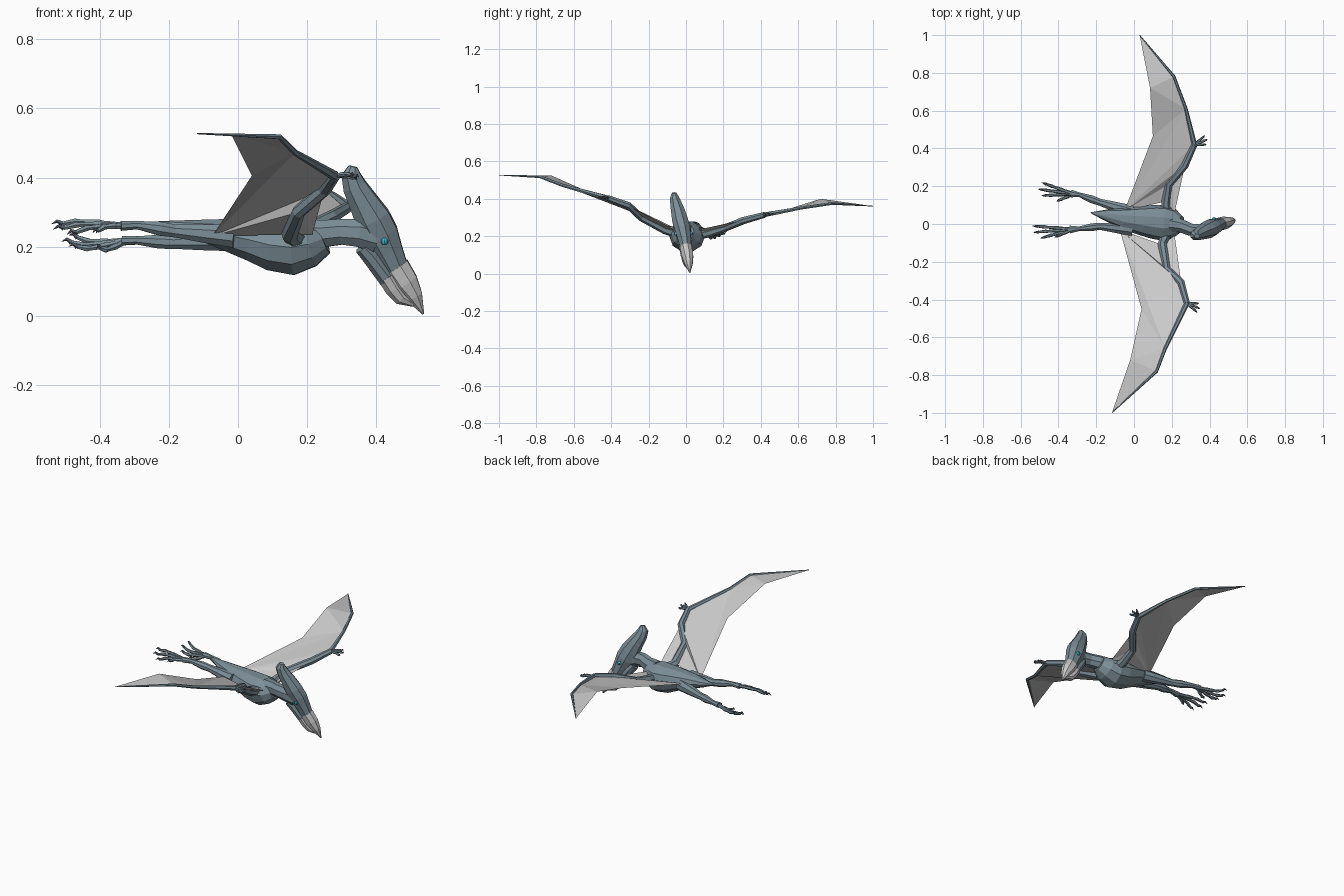
import bpy, math
from mathutils import Vector

if "Cube" in bpy.data.objects:
    bpy.data.objects.remove(bpy.data.objects["Cube"])


def material(name, rgb):
    m = bpy.data.materials.new(name)
    m.diffuse_color = (*rgb, 1)
    m.use_nodes = True
    m.node_tree.nodes["Principled BSDF"].inputs["Base Color"].default_value = m.diffuse_color
    return m


SKIN = material("slate_skin", (0.20, 0.27, 0.31))
EYE = material("teal_eye", (0.05, 0.45, 0.55))
CLAW = material("dark_claw", (0.10, 0.11, 0.14))


def mesh(name, verts, faces, mat=None):
    me = bpy.data.meshes.new(name)
    me.from_pydata(verts, [], faces)
    ob = bpy.data.objects.new(name, me)
    bpy.context.collection.objects.link(ob)
    if mat:
        me.materials.append(mat)
    return ob


def tube(name, stations, sides=6, mat=None, hint=(0, 0, 1)):
    """Loft of ellipses; station = x, y, z, radius along hint, radius across."""
    pts = [Vector(s[:3]) for s in stations]
    verts, faces = [], []
    for i, s in enumerate(stations):
        t = (pts[min(i + 1, len(pts) - 1)] - pts[max(i - 1, 0)]).normalized()
        u = Vector(hint)
        u = (u - t * u.dot(t)).normalized()
        v = t.cross(u)
        for k in range(sides):
            a = 2 * math.pi * (k + 0.5) / sides
            verts.append(pts[i] + u * math.cos(a) * s[3] + v * math.sin(a) * s[-1])
    for i in range(len(pts) - 1):
        for k in range(sides):
            a, b = i * sides + k, i * sides + (k + 1) % sides
            faces.append((a, b, b + sides, a + sides))
    n = len(verts)
    faces += [tuple(range(sides))[::-1], tuple(range(n - sides, n))]
    return mesh(name, verts, faces, mat)


# Torso tapering into the tail
tube("body", [(-.23, .06, .272, .002, .002), (-.15, .047, .256, .022, .03),
              (-.06, .03, .24, .042, .055), (.04, .018, .22, .064, .078),
              (.10, .012, .205, .078, .09), (.16, .006, .198, .084, .095),
              (.21, .003, .207, .068, .08), (.25, -.002, .222, .045, .045)], 10, SKIN)

# Neck
tube("neck", [(.19, 0, .235, .045, .045), (.25, -.01, .238, .042, .038),
              (.30, -.03, .243, .04, .035), (.35, -.035, .24, .044, .036),
              (.40, -.025, .225, .045, .036)], 8, SKIN)

# Head with swept crest
tube("head", [(.333, -.064, .432, .014, .012), (.327, -.062, .408, .03, .026),
              (.337, -.054, .375, .037, .032), (.362, -.042, .33, .045, .04),
              (.39, -.03, .28, .055, .046), (.412, -.018, .235, .056, .045),
              (.435, -.008, .185, .046, .038), (.458, .001, .135, .038, .032)],
     8, SKIN, (1, 0, 0))
tube("lower_jaw", [(.36, -.025, .20, .024, .03), (.385, -.015, .17, .026, .032),
                   (.432, -.002, .105, .026, .028)], 8, SKIN, (1, 0, 0))

# Beak, upper and lower halves
tube("upper_beak", [(.456, .0, .14, .043, .034), (.485, .008, .095, .04, .033),
                    (.511, .014, .055, .026, .024), (.536, .021, .005, .003, .003)],
     8, None, (1, 0, 0))
tube("lower_beak", [(.43, -.003, .113, .028, .031), (.45, .004, .08, .027, .029),
                    (.472, .01, .052, .022, .024), (.508, .016, .034, .008, .012)],
     8, None, (1, 0, 0))

# Eyes
for tag, y in (("near", -.054), ("far", .026)):
    bpy.ops.mesh.primitive_uv_sphere_add(segments=8, ring_count=6, radius=.011,
                                         location=(.424, y, .215))
    bpy.context.object.name = tag + "_eye"
    bpy.context.object.data.materials.append(EYE)


def digit(name, a, b, r, bend):
    """Jointed finger or toe with a hooked claw."""
    a, b = Vector(a), Vector(b)
    path = []
    for f, k, q in ((0, 0, 1), (.3, .5, .8), (.36, .6, 1), (.62, .8, .7),
                    (.68, .8, .9), (.85, .2, .6)):
        p = a.lerp(b, f) + Vector((0, 0, bend * k))
        path.append((*p, r * q, r * q))
    tube(name, path, 6, SKIN)
    c = Vector(path[-1][:3])
    mid = c.lerp(b, .5) + Vector((0, 0, r * .8))
    tube(name + "_claw", [(*c, r * .75), (*mid, r * .5), (*b, r * .05)], 5, CLAW)


def wing(tag, leading, trailing):
    sh, elbow, fore, wrist, mid, joint, tip = leading
    root, t1, t2 = trailing
    # Membrane fans out from the hip
    verts = [sh, elbow, fore, wrist, mid, joint, tip, root, t1, t2]
    mesh(tag + "_wing_membrane", verts,
         [(7, 0, 1), (7, 1, 2), (7, 2, 3), (7, 3, 4), (7, 4, 8),
          (8, 4, 9), (9, 4, 5), (9, 5, 6)])
    s = 1 if sh[1] > 0 else -1
    # Skin in front of the elbow
    mesh(tag + "_shoulder_skin", [sh, (.215, s * .06, .235), elbow, fore],
         [(0, 1, 2), (1, 3, 2)])
    # Arm and long wing finger
    start = (.17, s * .05, sh[2] - .015, .03)
    radii = (.025, .02, .02, .016)
    tube(tag + "_arm", [start] + [(*p, r) for p, r in zip(leading[:4], radii)], 7, SKIN)
    tube(tag + "_wing_finger", [(*p, r) for p, r in
         zip((wrist, mid, joint, tip), (.014, .009, .008, .002))], 6, SKIN)
    # Small clawed fingers
    for i, (dx, dy, dz) in enumerate(((.055, .06, .0), (.07, .035, -.005),
                                      (.065, .0, -.012))):
        digit(f"{tag}_hand_finger_{i}", wrist,
              (wrist[0] + dx, wrist[1] + s * dy * .8, wrist[2] + dz), .008, .006)


wing("near",
     [(.15, -.11, .235), (.175, -.24, .30), (.25, -.31, .365), (.28, -.42, .405),
      (.165, -.66, .472), (.12, -.78, .518), (-.117, -1.0, .527)],
     [(-.075, -.03, .23), (.04, -.45, .405), (-.02, -.72, .525)])
wing("far",
     [(.17, .12, .22), (.185, .21, .245), (.27, .31, .285), (.32, .42, .315),
      (.275, .61, .35), (.212, .78, .375), (.03, 1.0, .361)],
     [(-.05, .07, .235), (.10, .465, .32), (.085, .72, .40)])


def leg(tag, hip, knee, ankle, tips, bend):
    foot = Vector(ankle).lerp(Vector(tips[1]), .2)
    tube(tag + "_leg", [(*hip, .036), (*Vector(hip).lerp(Vector(knee), .55), .028),
                        (*knee, .02), (*Vector(knee).lerp(Vector(ankle), .4), .022),
                        (*ankle, .013), (*foot, .015, .022)], 8, SKIN)
    for i, t in enumerate(tips):
        digit(f"{tag}_toe_{i}", Vector(ankle).lerp(foot, .7), t, .0105, bend)


leg("near", (-.01, -.03, .23), (-.18, -.012, .245), (-.29, -.025, .262),
    [(-.54, -.01, .265), (-.535, -.045, .25), (-.495, -.075, .235), (-.42, -.07, .24)], .012)
leg("far", (-.01, .065, .22), (-.18, .115, .212), (-.29, .155, .218),
    [(-.49, .22, .232), (-.51, .185, .215), (-.49, .15, .20), (-.41, .12, .195)], -.014)
